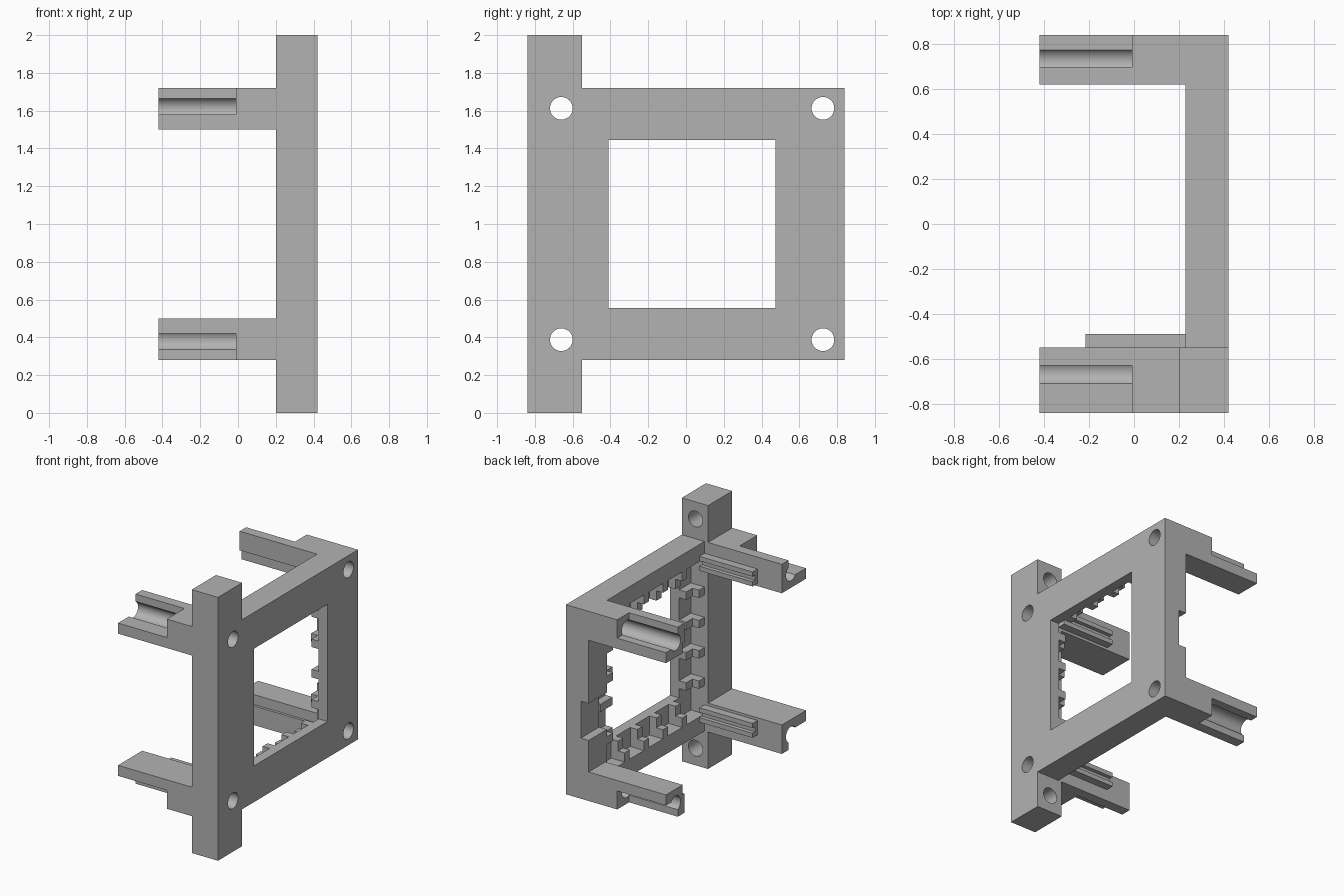
import bpy
import bmesh
from math import pi
from mathutils import Matrix, Vector

if "Cube" in bpy.data.objects:
    bpy.data.objects.remove(bpy.data.objects["Cube"], do_unlink=True)

grey = bpy.data.materials.new("mid_grey")
grey.use_nodes = True
grey.diffuse_color = (0.45, 0.45, 0.45, 1)
grey.node_tree.nodes["Principled BSDF"].inputs["Base Color"].default_value = (0.45, 0.45, 0.45, 1)


def finish(name, bm):
    mesh = bpy.data.meshes.new(name)
    bm.to_mesh(mesh)
    bm.free()
    mesh.materials.append(grey)
    obj = bpy.data.objects.new(name, mesh)
    bpy.context.collection.objects.link(obj)
    return obj


def box(name, xs, ys, zs):
    """Box spanning the three given ranges."""
    bm = bmesh.new()
    bmesh.ops.create_cube(bm, size=1)
    spans = [(min(s), max(s)) for s in (xs, ys, zs)]
    for v in bm.verts:
        v.co = Vector([a + (b - a) * (c + 0.5) for (a, b), c in zip(spans, v.co)])
    return finish(name, bm)


def drill(axis, centre, radius, length):
    """Cylinder cutter along x or y."""
    turn = Matrix.Rotation(pi / 2, 4, "Y" if axis == "x" else "X")
    bm = bmesh.new()
    bmesh.ops.create_cone(bm, cap_ends=True, segments=48, radius1=radius, radius2=radius,
                          depth=length, matrix=Matrix.Translation(centre) @ turn)
    return finish("drill", bm)


def combine(target, tools, operation):
    """Apply each tool to the target, then delete the tools."""
    for tool in tools:
        tool.hide_render = True
        mod = target.modifiers.new("combine", "BOOLEAN")
        mod.operation, mod.object, mod.solver = operation, tool, "EXACT"
    graph = bpy.context.evaluated_depsgraph_get()
    mesh = bpy.data.meshes.new_from_object(target.evaluated_get(graph))
    target.modifiers.clear()
    target.data = mesh
    for tool in tools:
        bpy.data.objects.remove(tool, do_unlink=True)


def soften(obj):
    bpy.ops.object.select_all(action="DESELECT")
    obj.select_set(True)
    bpy.context.view_layer.objects.active = obj
    bpy.ops.object.shade_smooth_by_angle(angle=0.5)


FRONT, BACK, TIP = 0.42, 0.23, -0.42
HOLE = 0.06
MID_Y = 0.0325           # centre of the opening
FRONT_Y, REAR_Y = -0.66, 0.725
bores = [(y, 1 + s * 0.6125) for y in (FRONT_Y, REAR_Y) for s in (-1, 1)]

# Square plate joined to the tall post
frame = box("frame", (BACK, FRONT), (-0.84, 0.84), (0.28, 1.72))
combine(frame, [box("post", (0.20, FRONT), (-0.84, -0.55), (0, 2))], "UNION")

# Opening, rear recess, side notch, bolt holes and blind holes in the post ends
cutters = [
    box("opening", (0, 1), (-0.41, 0.475), (0.555, 1.445)),
    box("recess", (0, 0.344), (-0.549, 0.62), (0.41, 1.59)),
    box("notch", (0, 0.295), (0.55, 1), (0.74, 1.02)),
]
cutters += [drill("x", (0.3, y, z), HOLE, 1) for y, z in bores]
cutters += [drill("y", (0.305, -0.55, z), HOLE, 0.4) for z in (0.13, 1.87)]
combine(frame, cutters, "DIFFERENCE")
soften(frame)

# Four arms with the outer corner cut away along the bore
for y, z in bores:
    up = 1 if z > 1 else -1
    front = y < 0
    out = -1 if front else 1
    level = "upper" if up > 0 else "lower"
    ys = (-0.84, -0.55) if front else (0.62, 0.84)
    root = 0.20 if front else BACK
    arm = box(f"{level}_{'front' if front else 'rear'}_arm", (TIP, root), ys,
              (1 + up * 0.50, 1 + up * 0.72))
    cut_y = -0.629 if front else 0.698
    cuts = [drill("x", (0, y, z), HOLE, 2),
            box("corner", (-1, -0.01), (cut_y, out), (1 + up * 0.58, 1 + up))]
    if not front:
        cuts.append(box("ledge", (-1, BACK - 0.002), (0.6, 0.64), (1 + up * 0.4, 1 + up * 0.575)))
    combine(arm, cuts, "DIFFERENCE")
    soften(arm)

    # Slotted guide rail on the inner side of each front arm
    if front:
        rail = box(f"{level}_rail", (-0.215, BACK), (-0.55, -0.49),
                   (1 + up * 0.52, 1 + up * 0.63))
        combine(rail, [box("slot", (-1, 1), (-0.52, 0), (1 + up * 0.555, 1 + up * 0.595))],
                "DIFFERENCE")

# Stepped teeth around the recess
for i, offset in enumerate((-0.345, -0.115, 0.115, 0.345)):
    for part, xs, inner in (("tooth", (0.285, 0.344), 0), ("tooth_base", (BACK, 0.285), 0.075)):
        lo, hi = offset - 0.03, offset + 0.03
        for side, a, b in (("front", -0.41 - inner, -0.55), ("rear", 0.475 + inner, 0.62)):
            if part == "tooth" or not (side == "rear" and i == 1):
                box(f"{side}_{part}", xs, (a, b), (1 + lo, 1 + hi))
        for side, s in (("lower", -1), ("upper", 1)):
            box(f"{side}_{part}", xs, (MID_Y + lo, MID_Y + hi),
                (1 + s * (0.445 + inner), 1 + s * 0.59))
